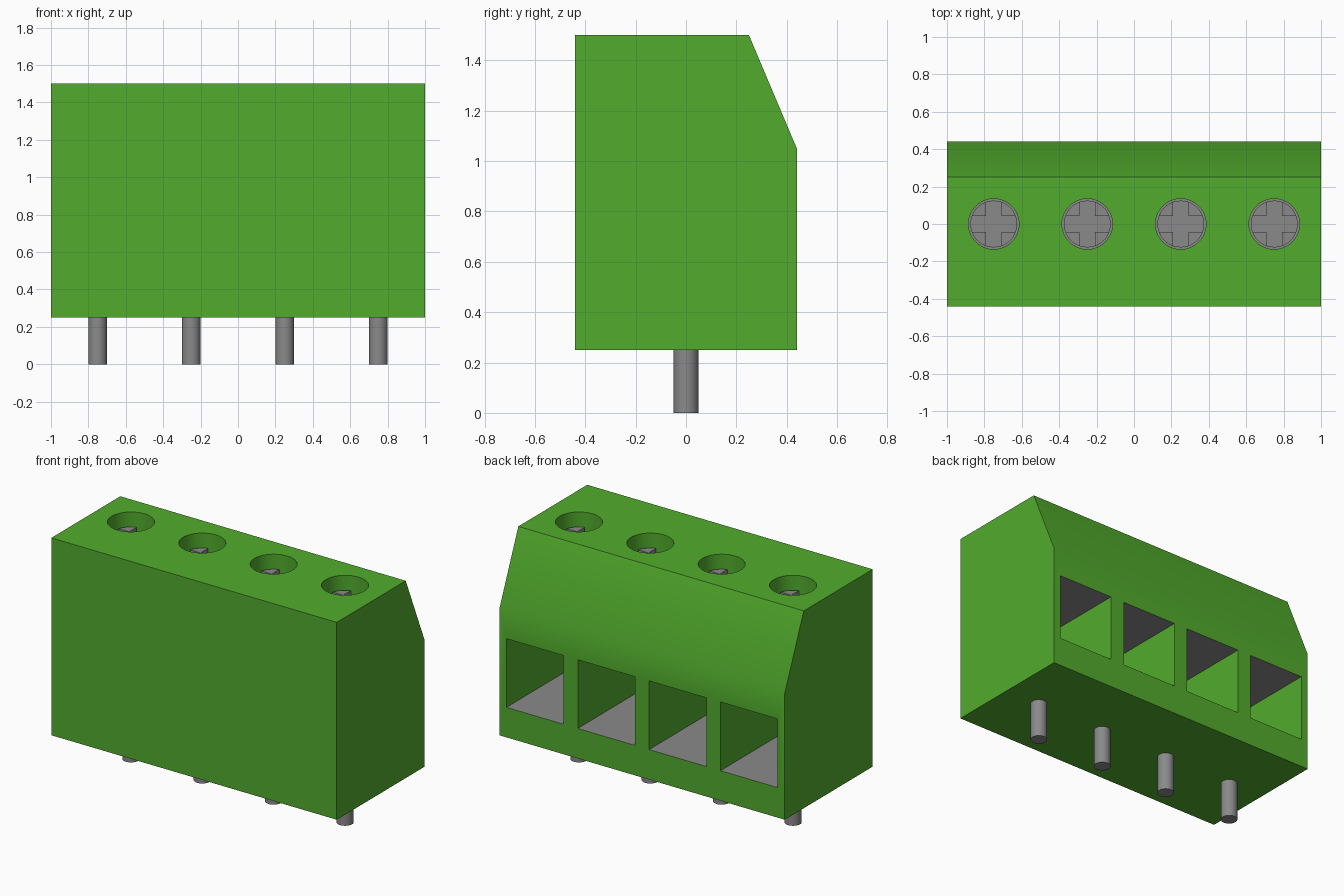
import bpy, bmesh, math
from mathutils import Matrix, Vector

cube = bpy.data.objects.get("Cube")
if cube:
    bpy.data.objects.remove(cube, do_unlink=True)

COLUMNS = (-0.75, -0.25, 0.25, 0.75)


def material(name, rgb):
    m = bpy.data.materials.new(name)
    m.use_nodes = True
    m.diffuse_color = (*rgb, 1)
    m.node_tree.nodes["Principled BSDF"].inputs["Base Color"].default_value = (*rgb, 1)
    return m


GREEN = material("green plastic", (0.084, 0.413, 0.026))
GREY = material("grey metal", (0.254, 0.254, 0.254))


def add_box(bm, lo, hi):
    lo, hi = Vector(lo), Vector(hi)
    mat = Matrix.Translation((lo + hi) / 2) @ Matrix.Diagonal((*(hi - lo), 1))
    bmesh.ops.create_cube(bm, size=1, matrix=mat)


def add_cylinder(bm, x, radius, z0, z1):
    bmesh.ops.create_cone(bm, cap_ends=True, segments=48, radius1=radius, radius2=radius,
                          depth=z1 - z0, matrix=Matrix.Translation((x, 0, (z0 + z1) / 2)))


def make_object(name, bm, *mats):
    mesh = bpy.data.meshes.new(name)
    bmesh.ops.recalc_face_normals(bm, faces=bm.faces[:])
    bm.to_mesh(mesh)
    bm.free()
    ob = bpy.data.objects.new(name, mesh)
    bpy.context.collection.objects.link(ob)
    for m in mats:
        mesh.materials.append(m)
    return ob


def activate(ob):
    bpy.ops.object.select_all(action='DESELECT')
    ob.select_set(True)
    bpy.context.view_layer.objects.active = ob


def cut(ob, bm):
    """Subtract the shapes in bm from ob, then discard the cutter."""
    cutter = make_object("cutter", bm)
    cutter.hide_render = True
    mod = ob.modifiers.new("cut", 'BOOLEAN')
    mod.operation = 'DIFFERENCE'
    mod.solver = 'EXACT'
    mod.object = cutter
    activate(ob)
    bpy.ops.object.modifier_apply(modifier=mod.name)
    bpy.data.objects.remove(cutter, do_unlink=True)


def smooth(ob):
    activate(ob)
    bpy.ops.object.shade_smooth_by_angle(angle=math.radians(30))


# Housing: side profile (y, z) extruded along x
profile = [(-0.44, 0.25), (0.44, 0.25), (0.44, 1.05), (0.25, 1.5), (-0.44, 1.5)]
bm = bmesh.new()
side = bm.faces.new([bm.verts.new((-1, y, z)) for y, z in profile])
ext = bmesh.ops.extrude_face_region(bm, geom=[side])
bmesh.ops.translate(bm, vec=(2, 0, 0),
                    verts=[v for v in ext["geom"] if isinstance(v, bmesh.types.BMVert)])
housing = make_object("housing", bm, GREEN, GREY)

# Wire openings in the back and screw wells in the top
bm = bmesh.new()
for x in COLUMNS:
    add_box(bm, (x - 0.2, -0.3, 0.44), (x + 0.2, 0.6, 0.875))
    add_cylinder(bm, x, 0.135, 1.37, 1.7)
cut(housing, bm)

# Metal floors and ceilings of the openings, and metal well floors
for p in housing.data.polygons:
    inside = 0.4 < p.center.z < 0.9 or 1.3 < p.center.z < 1.4
    p.material_index = 1 if inside and abs(p.normal.z) > 0.9 else 0
smooth(housing)

for i, x in enumerate(COLUMNS, 1):
    # Screw head with a cross slot
    bm = bmesh.new()
    add_cylinder(bm, x, 0.125, 1.34, 1.41)
    screw = make_object(f"screw_{i}", bm, GREY)
    for w, d in ((0.2, 0.042), (0.042, 0.2)):
        bm = bmesh.new()
        add_box(bm, (x - w, -d, 1.38), (x + w, d, 1.5))
        cut(screw, bm)
    smooth(screw)

    # Solder pin
    bm = bmesh.new()
    add_cylinder(bm, x, 0.05, 0, 0.27)
    smooth(make_object(f"pin_{i}", bm, GREY))
